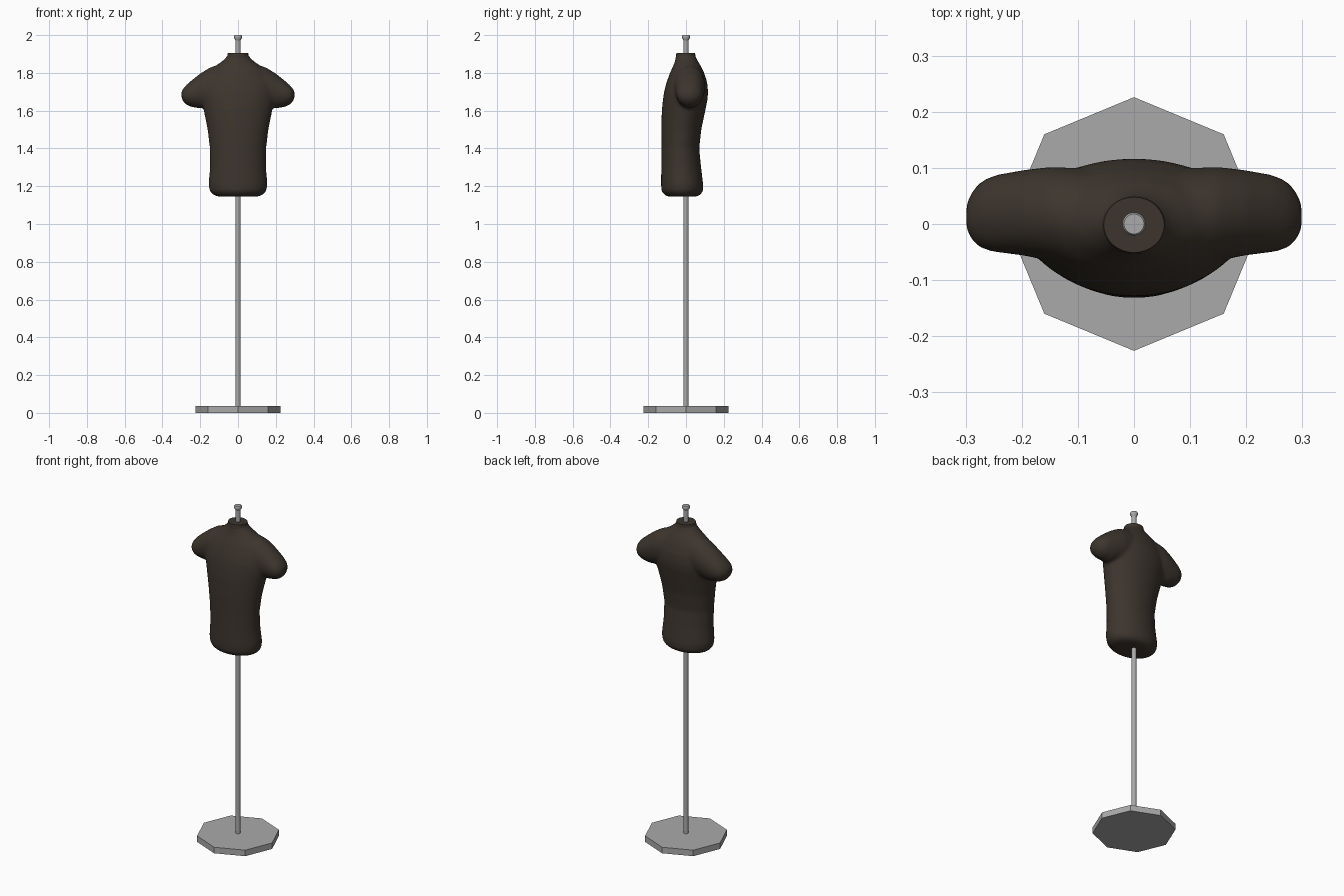
import bpy, bmesh, math
from mathutils import Vector

cube = bpy.data.objects.get("Cube")
if cube:
    bpy.data.objects.remove(cube, do_unlink=True)


def material(name, rgb):
    m = bpy.data.materials.new(name)
    m.use_nodes = True
    m.diffuse_color = (*rgb, 1)
    m.node_tree.nodes["Principled BSDF"].inputs["Base Color"].default_value = (*rgb, 1)
    return m


fabric = material("dark brown fabric", (0.047, 0.036, 0.027))
metal = material("grey metal", (0.40, 0.40, 0.40))


def finish(bm, name, mat, smooth=True):
    bmesh.ops.recalc_face_normals(bm, faces=bm.faces)
    mesh = bpy.data.meshes.new(name)
    bm.to_mesh(mesh)
    bm.free()
    mesh.materials.append(mat)
    ob = bpy.data.objects.new(name, mesh)
    bpy.context.collection.objects.link(ob)
    if smooth:
        bpy.ops.object.select_all(action="DESELECT")
        ob.select_set(True)
        bpy.context.view_layer.objects.active = ob
        bpy.ops.object.shade_smooth_by_angle(angle=math.radians(40))
    return ob


def loft(bm, rings, sides):
    """Skin and cap a run of rings; each ring is (centre, axis a, axis b)."""
    loops = []
    for c, a, b in rings:
        angles = [math.tau * i / sides for i in range(sides)]
        loops.append([bm.verts.new(c + a * math.cos(t) + b * math.sin(t)) for t in angles])
    for lo, hi in zip(loops, loops[1:]):
        for i in range(sides):
            j = (i + 1) % sides
            bm.faces.new((lo[i], lo[j], hi[j], hi[i]))
    bm.faces.new(loops[0][::-1])
    bm.faces.new(loops[-1])


def upright(z, half_width, front, back):
    return (Vector((0, (front + back) / 2, z)),
            Vector((half_width, 0, 0)), Vector((0, (back - front) / 2, 0)))


def sideways(x, low, high, front, back):
    return (Vector((x, (front + back) / 2, (low + high) / 2)),
            Vector((0, (back - front) / 2, 0)), Vector((0, 0, (high - low) / 2)))


# Torso: height, half width, front y, back y
torso_rings = [
    (1.145, 0.105, -0.095, 0.055), (1.155, 0.132, -0.115, 0.077),
    (1.175, 0.150, -0.130, 0.090), (1.21, 0.156, -0.132, 0.091),
    (1.30, 0.148, -0.131, 0.080), (1.40, 0.149, -0.130, 0.070),
    (1.50, 0.161, -0.131, 0.081), (1.60, 0.181, -0.128, 0.102),
    (1.66, 0.196, -0.122, 0.114), (1.70, 0.200, -0.116, 0.117),
    (1.75, 0.190, -0.103, 0.112), (1.80, 0.160, -0.085, 0.096),
    (1.84, 0.115, -0.066, 0.077), (1.865, 0.080, -0.058, 0.061),
    (1.885, 0.060, -0.053, 0.051), (1.90, 0.054, -0.051, 0.048),
]
# Arm stub: x, low z, high z, front y, back y
arm_rings = [
    (0.04, 1.63, 1.85, -0.08, 0.09), (0.10, 1.625, 1.845, -0.075, 0.10),
    (0.15, 1.62, 1.828, -0.065, 0.102), (0.20, 1.612, 1.797, -0.056, 0.096),
    (0.25, 1.620, 1.757, -0.050, 0.087), (0.275, 1.632, 1.735, -0.043, 0.075),
    (0.290, 1.648, 1.717, -0.028, 0.056), (0.299, 1.666, 1.703, -0.010, 0.036),
]
bm = bmesh.new()
loft(bm, [upright(*r) for r in torso_rings], 48)
for side in (1, -1):
    loft(bm, [sideways(side * r[0], *r[1:]) for r in arm_rings], 40)
torso = finish(bm, "torso", fabric, smooth=False)

# Blend the torso and arm stubs into one soft skin
remesh = torso.modifiers.new("blend", "REMESH")
remesh.mode = "VOXEL"
remesh.voxel_size = 0.008
remesh.use_smooth_shade = True
soften = torso.modifiers.new("soften", "SMOOTH")
soften.factor = 0.5
soften.iterations = 10

# Neck with a crisp flat top
bm = bmesh.new()
loft(bm, [upright(1.86, 0.060, -0.056, 0.052), upright(1.885, 0.058, -0.054, 0.051),
          upright(1.905, 0.054, -0.051, 0.048)], 32)
finish(bm, "neck", fabric)


def turned(name, profile, sides, smooth):
    bm = bmesh.new()
    loft(bm, [upright(z, r, -r, r) for z, r in profile], sides)
    return finish(bm, name, metal, smooth)


# Stand: octagonal foot, pole and flared knob
turned("base", [(0, 0.226), (0.036, 0.226)], 8, False)
turned("pole", [(0.03, 0.0135), (1.98, 0.0135)], 16, True)
turned("knob", [(1.972, 0.0135), (1.985, 0.021), (1.996, 0.021), (2.0, 0.018)], 16, True)
